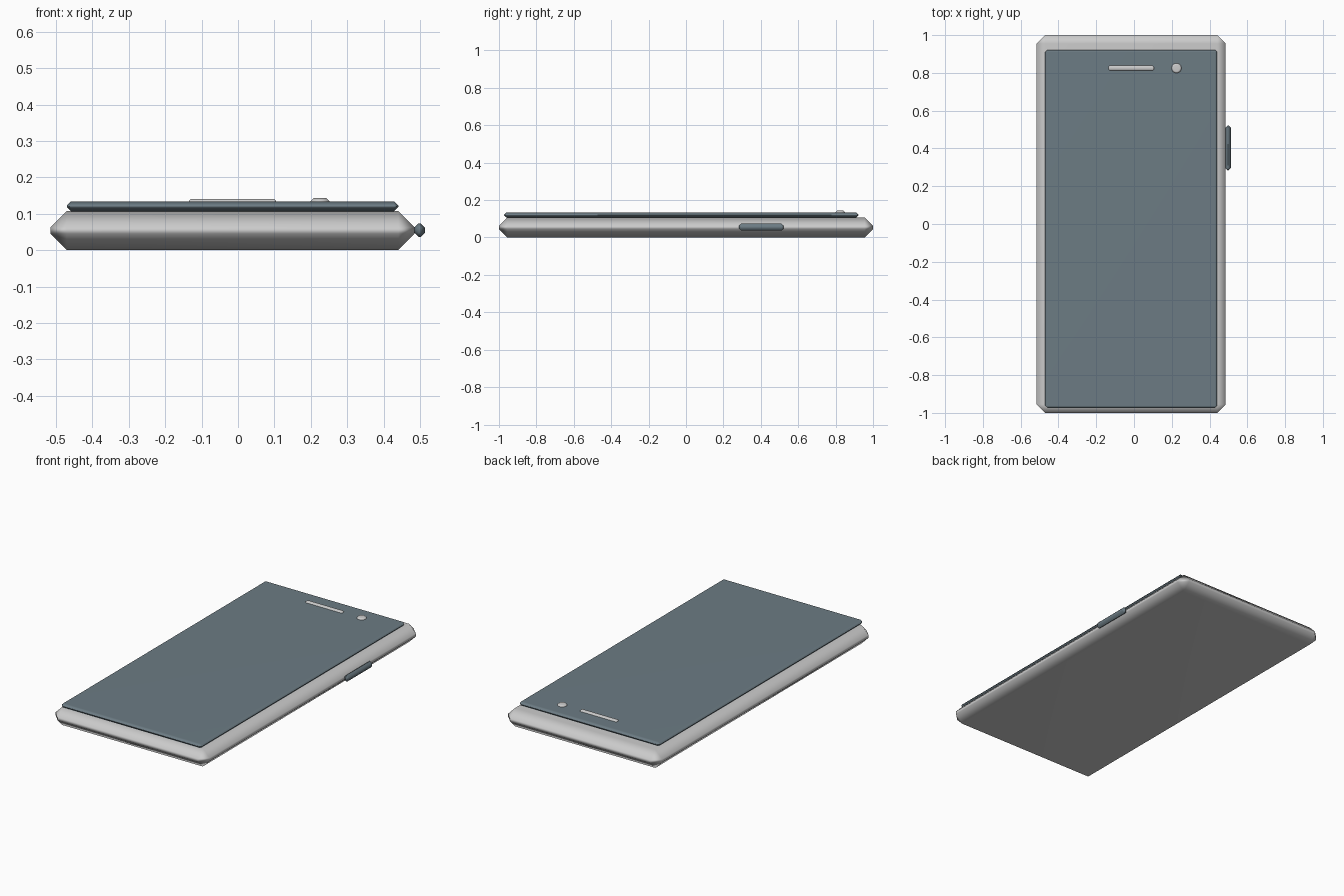
import bpy

if "Cube" in bpy.data.objects:
    bpy.data.objects.remove(bpy.data.objects["Cube"])

glass = bpy.data.materials.new("dark_glass")
glass.diffuse_color = (0.15, 0.20, 0.23, 1)
glass.use_nodes = True
glass.node_tree.nodes["Principled BSDF"].inputs["Base Color"].default_value = glass.diffuse_color


def finish(obj, name, bevel, mat=None):
    """Name the part, chamfer its edges and keep the broad faces flat-looking."""
    obj.name = name
    bpy.ops.object.transform_apply(location=False, rotation=False, scale=True)
    bpy.ops.object.shade_smooth()
    mod = obj.modifiers.new("chamfer", "BEVEL")
    mod.width = bevel
    mod.segments = 1
    mod.limit_method = "ANGLE"
    obj.modifiers.new("normals", "WEIGHTED_NORMAL")
    if mat:
        obj.data.materials.append(mat)


def slab(name, x, y, z, bevel, mat=None):
    """Chamfered box from (min, max) ranges."""
    r = (x, y, z)
    bpy.ops.mesh.primitive_cube_add(size=1, location=[(a + b) / 2 for a, b in r])
    obj = bpy.context.object
    obj.scale = [b - a for a, b in r]
    finish(obj, name, bevel, mat)


# Phone case, with a wide chamfer all round
slab("body", (-0.515, 0.485), (-1, 1), (0, 0.108), 0.045)

# Screen panel on the top face
slab("screen", (-0.470, 0.440), (-0.973, 0.922), (0.107, 0.134), 0.0115, glass)

# Power button on the right side
slab("side_button", (0.484, 0.513), (0.284, 0.522), (0.036, 0.074), 0.012, glass)

# Earpiece slot
slab("earpiece", (-0.135, 0.105), (0.812, 0.838), (0.125, 0.141), 0.006)

# Front camera lens
bpy.ops.mesh.primitive_cylinder_add(vertices=32, radius=0.026, depth=0.024,
                                    location=(0.225, 0.825, 0.132))
finish(bpy.context.object, "front_camera", 0.009)
